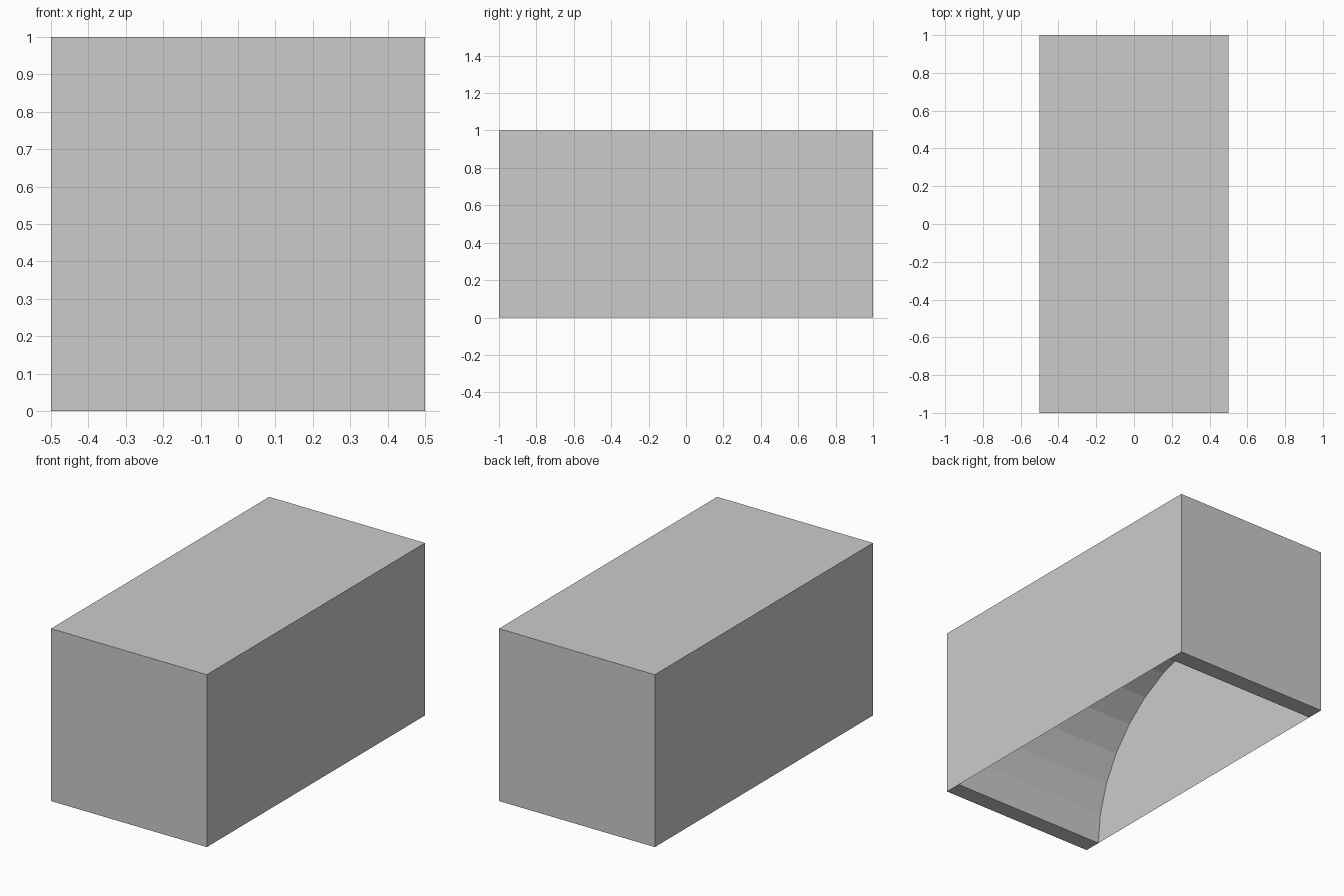
import bpy, bmesh, math

if "Cube" in bpy.data.objects:
    bpy.data.objects.remove(bpy.data.objects["Cube"])

HALF_W, HALF_L, HEIGHT = 0.5, 1.0, 1.0
RADIUS, SEGMENTS = 0.9, 16

# Side profile (y, z): outer rectangle, then the faceted vault underneath
outer = [(-HALF_L, 0), (-HALF_L, HEIGHT), (HALF_L, HEIGHT), (HALF_L, 0)]
vault = [(RADIUS * math.cos(math.pi * i / SEGMENTS),
          RADIUS * math.sin(math.pi * i / SEGMENTS)) for i in range(SEGMENTS + 1)]
profile = outer + vault

bm = bmesh.new()
left = [bm.verts.new((-HALF_W, y, z)) for y, z in profile]
right = [bm.verts.new((HALF_W, y, z)) for y, z in profile]

# Ends, top, foot strips and vault bands, swept across the width
for i in range(len(profile)):
    j = (i + 1) % len(profile)
    bm.faces.new((left[i], right[i], right[j], left[j]))

# Thin full side walls that close the vault
bm.faces.new(left[:4])
bm.faces.new(right[3::-1])

mesh = bpy.data.meshes.new("vaulted_block")
bm.to_mesh(mesh)
bm.free()
block = bpy.data.objects.new("vaulted_block", mesh)
bpy.context.collection.objects.link(block)
